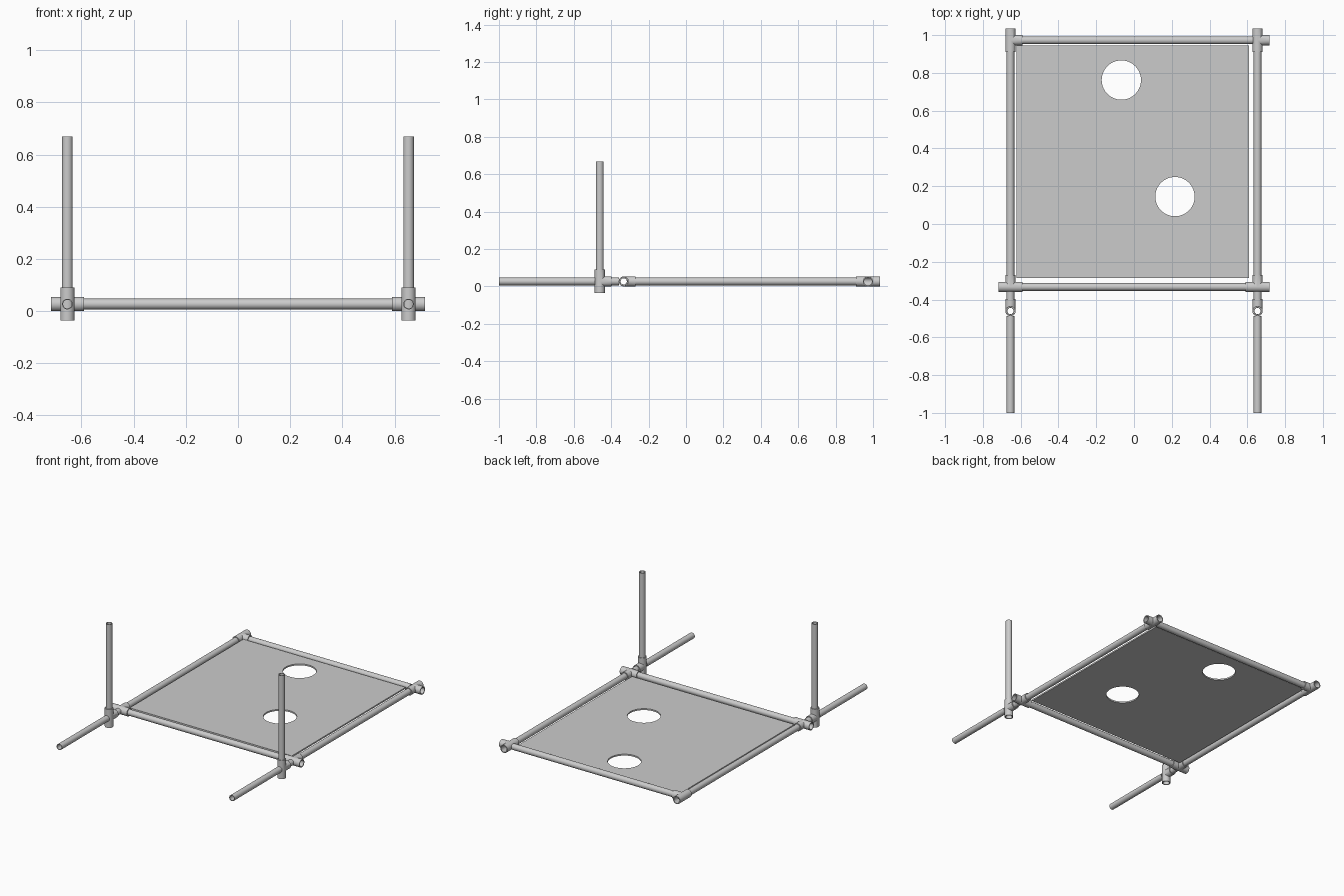
import bpy
from math import sin, cos, pi, radians
from mathutils import Vector, Matrix

if "Cube" in bpy.data.objects:
    bpy.data.objects.remove(bpy.data.objects["Cube"])

SEG = 32
PIPE_R, PIPE_IN = 0.0205, 0.0165
TEE_R, TEE_IN, TEE_L = 0.027, 0.021, 0.063
Z, X = 0.027, 0.654                      # frame axis height, side rail offset
Y_BACK, Y_CROSS, Y_POST = 0.973, -0.333, -0.461


def add(name, mesh, matrix=None):
    ob = bpy.data.objects.new(name, mesh)
    bpy.context.collection.objects.link(ob)
    if matrix is not None:
        ob.matrix_world = matrix
    return ob


def smooth(ob):
    bpy.ops.object.select_all(action='DESELECT')
    ob.select_set(True)
    bpy.context.view_layer.objects.active = ob
    bpy.ops.object.shade_smooth_by_angle(angle=radians(35))


def baked(ob):
    bpy.context.view_layer.update()
    dg = bpy.context.evaluated_depsgraph_get()
    return bpy.data.meshes.new_from_object(ob.evaluated_get(dg))


def pipe(name, a, b):
    """Hollow tube from a to b."""
    a, b = Vector(a), Vector(b)
    length = (b - a).length
    prof = [(PIPE_R, 0), (PIPE_R, length), (PIPE_IN, length), (PIPE_IN, 0)]
    verts = [(r * cos(2 * pi * i / SEG), r * sin(2 * pi * i / SEG), z)
             for i in range(SEG) for r, z in prof]
    faces = [(4 * i + k, 4 * ((i + 1) % SEG) + k,
              4 * ((i + 1) % SEG) + (k + 1) % 4, 4 * i + (k + 1) % 4)
             for i in range(SEG) for k in range(4)]
    me = bpy.data.meshes.new(name)
    me.from_pydata(verts, [], faces)
    rot = (b - a).to_track_quat('Z', 'Y').to_matrix().to_4x4()
    smooth(add(name, me, Matrix.Translation(a) @ rot))


def rod(name, r, z0, z1, along_y=False):
    """Solid cylinder used to shape the tee fitting."""
    bpy.ops.mesh.primitive_cylinder_add(
        vertices=SEG, radius=r, depth=z1 - z0, location=(0, 0, (z0 + z1) / 2),
        rotation=(pi / 2 if along_y else 0, 0, 0))
    ob = bpy.context.object
    ob.name = name
    ob.hide_render = True
    return ob


# Tee fitting: run along Y, branch along +Z, bored through
run = rod("tee_run", TEE_R, -TEE_L, TEE_L, True)
helpers = [(rod("tee_branch", TEE_R * 0.999, 0, TEE_L), 'UNION'),
           (rod("run_bore", TEE_IN, -TEE_L - .02, TEE_L + .02, True), 'DIFFERENCE'),
           (rod("branch_bore", TEE_IN * 0.999, 0, TEE_L + .02), 'DIFFERENCE')]
for h, op in helpers:
    m = run.modifiers.new(op, 'BOOLEAN')
    m.object, m.operation, m.solver = h, op, 'EXACT'
tee_mesh = baked(run)
for h in [run] + [h for h, _ in helpers]:
    bpy.data.objects.remove(h)


def tee(name, pos, run_axis, branch_axis):
    y, z = Vector(run_axis), Vector(branch_axis)
    rot = Matrix((y.cross(z), y, z)).transposed().to_4x4()
    smooth(add(name, tee_mesh.copy(), Matrix.Translation(pos) @ rot))


# Left and right sides
for side, s in (("left", -1), ("right", 1)):
    x = s * X
    tee(side + "_back_tee", (x, Y_BACK, Z), (1, 0, 0), (0, -1, 0))
    tee(side + "_cross_tee", (x, Y_CROSS, Z), (0, 1, 0), (-s, 0, 0))
    tee(side + "_post_tee", (x, Y_POST, Z), (0, 1, 0), (0, 0, 1))
    pipe(side + "_rail", (x, Y_CROSS + .025, Z), (x, Y_BACK - .025, Z))
    pipe(side + "_coupler", (x, Y_POST + .025, Z), (x, Y_CROSS - .025, Z))
    pipe(side + "_front_leg", (x, -1, Z), (x, Y_POST - .025, Z))
    pipe(side + "_post", (x, Y_POST, Z + .025), (x, Y_POST, 0.669))

# Cross rails
for name, y in (("back_rail", Y_BACK), ("cross_rail", Y_CROSS)):
    pipe(name, (-X + .025, y, Z), (X - .025, y, Z))

# Square board with two round holes
cu = bpy.data.curves.new("board_outline", 'CURVE')
cu.dimensions, cu.fill_mode, cu.extrude = '2D', 'BOTH', 0.005


def outline(points):
    sp = cu.splines.new('POLY')
    sp.points.add(len(points) - 1)
    for p, (px, py) in zip(sp.points, points):
        p.co = (px, py, 0, 1)
    sp.use_cyclic_u = True


outline([(-.621, -.286), (.609, -.286), (.609, .944), (-.621, .944)])
for cx, cy in ((-.067, .762), (.217, .145)):
    outline([(cx + .104 * cos(2 * pi * i / 64), cy + .104 * sin(2 * pi * i / 64))
             for i in range(64)])
src = add("board_outline", cu)
board = add("board", baked(src), Matrix.Translation((0, 0, Z)))
bpy.data.objects.remove(src)
smooth(board)
